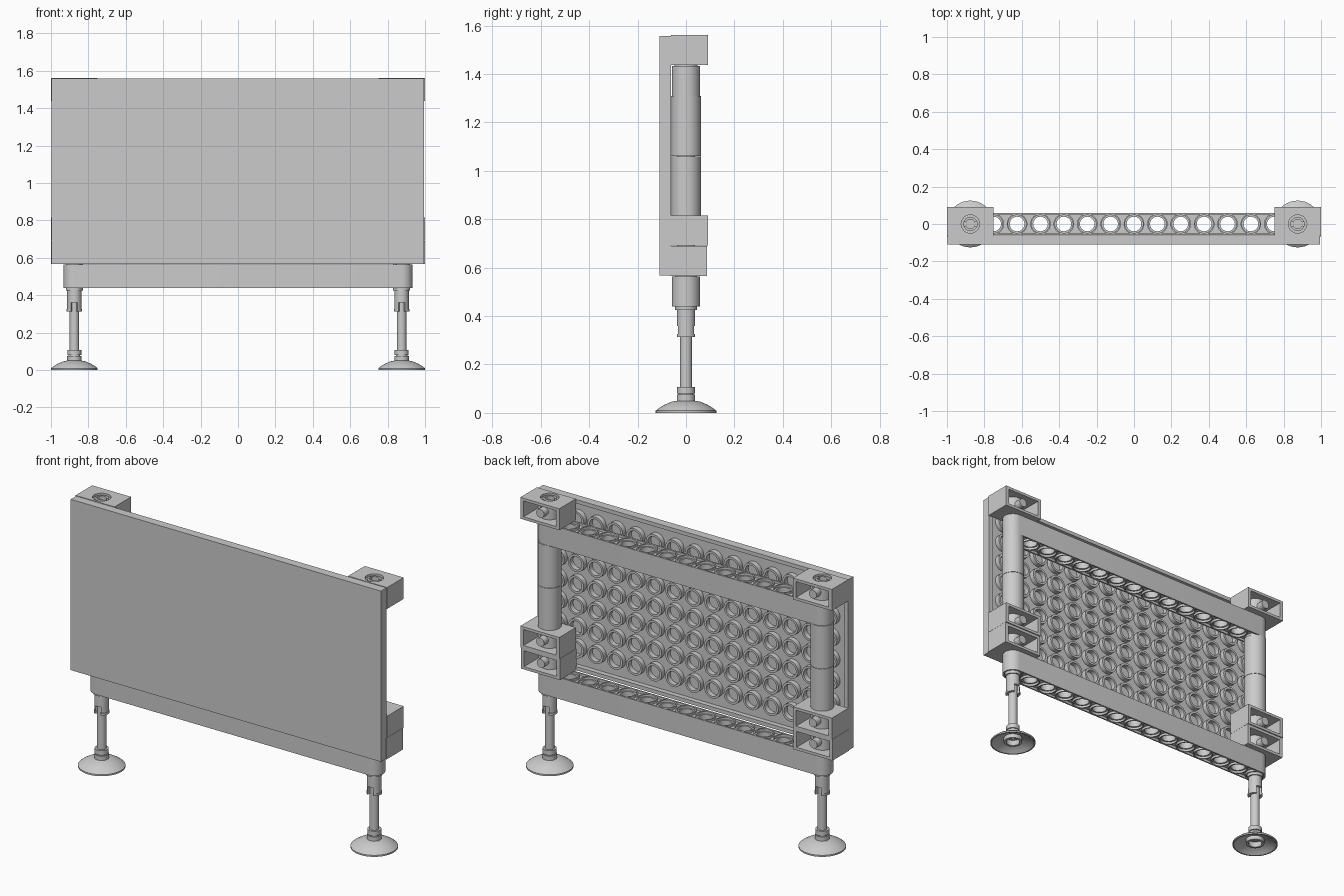
import bpy, bmesh
from math import pi, sin, cos, radians
from mathutils import Matrix, Vector

if "Cube" in bpy.data.objects:
    bpy.data.objects.remove(bpy.data.objects["Cube"])

P = 0.125            # grid pitch
COL = 0.875          # x of the two upright columns
TO_BACK = Matrix.Rotation(pi / 2, 4, 'X')   # local z -> -y, local y -> z


def circle(r, x=0, y=0, n=32):
    return [(x + r * cos(2 * pi * i / n), y + r * sin(2 * pi * i / n)) for i in range(n)]


def rect(x0, x1, y0, y1):
    return [(x0, y0), (x1, y0), (x1, y1), (x0, y1)]


def stadium(half, r, n=16):
    right = [(half + r * cos(a), r * sin(a)) for a in [-pi / 2 + pi * i / n for i in range(n + 1)]]
    return right + [(-x, -y) for x, y in right]


def sector(r0, r1, a0, a1, n=12):
    angs = [radians(a0 + (a1 - a0) * i / n) for i in range(n + 1)]
    return [(r1 * cos(a), r1 * sin(a)) for a in angs] + [(r0 * cos(a), r0 * sin(a)) for a in reversed(angs)]


def slab(bm, loops, z0, z1, at=((0, 0, 0),), rot=Matrix()):
    """Extrude nested outlines from z0 to z1 and add a copy at each place."""
    cu = bpy.data.curves.new("outline", 'CURVE')
    cu.dimensions, cu.fill_mode, cu.extrude = '2D', 'BOTH', (z1 - z0) / 2
    for loop in loops:
        s = cu.splines.new('POLY')
        s.points.add(len(loop) - 1)
        for p, (x, y) in zip(s.points, loop):
            p.co = (x, y, 0, 1)
        s.use_cyclic_u = True
    ob = bpy.data.objects.new("outline", cu)
    bpy.context.collection.objects.link(ob)
    me = bpy.data.meshes.new_from_object(ob)
    bpy.data.objects.remove(ob)
    bpy.data.curves.remove(cu)
    t = bmesh.new()
    t.from_mesh(me)
    bmesh.ops.remove_doubles(t, verts=t.verts, dist=1e-5)
    bmesh.ops.recalc_face_normals(t, faces=t.faces)
    base = rot @ Matrix.Translation((0, 0, (z0 + z1) / 2))
    t.transform(base)
    for place in at:
        t.transform(Matrix.Translation(place))
        t.to_mesh(me)
        bm.from_mesh(me)
        t.transform(Matrix.Translation(-Vector(place)))
    t.free()
    bpy.data.meshes.remove(me)


def finish(name, bm):
    me = bpy.data.meshes.new(name)
    for f in bm.faces:
        f.smooth = True
    bm.to_mesh(me)
    bm.free()
    me.set_sharp_from_angle(angle=radians(35))
    ob = bpy.data.objects.new(name, me)
    bpy.context.collection.objects.link(ob)
    return ob


def lathe(bm, profile, n=40):
    rings = [[bm.verts.new((r * cos(2 * pi * i / n), r * sin(2 * pi * i / n), z)) for i in range(n)]
             for r, z in profile]
    for a, b in zip(rings, rings[1:] + rings[:1]):
        for i in range(n):
            j = (i + 1) % n
            bm.faces.new((a[i], a[j], b[j], b[i]))
    bmesh.ops.recalc_face_normals(bm, faces=bm.faces)


# Front panel: smooth face, rim and tubes on the back
bm = bmesh.new()
Z0, Z1 = 0.567, 1.558
outer = rect(-0.997, 0.995, Z0, Z1)
slab(bm, [outer], 0.09, 0.11, rot=TO_BACK)
slab(bm, [outer, rect(-0.975, 0.973, Z0 + 0.022, Z1 - 0.022)], 0.061, 0.09, rot=TO_BACK)
tubes = [((i - 7) * P, 0, Z0 + (k + 1) * P - 0.004) for i in range(15) for k in range(7)]
slab(bm, [circle(0.051, n=24), circle(0.038, n=24)], 0.061, 0.09, tubes, TO_BACK)
finish("front_panel", bm)

# Two long beams with fifteen round holes
for name, z in (("lower_beam", 0.501), ("upper_beam", 1.372)):
    bm = bmesh.new()
    holes = [(i - 7) * P for i in range(15)]
    slab(bm, [stadium(COL, 0.056)] + [circle(0.039, x) for x in holes], -0.048, 0.048)
    slab(bm, [stadium(COL, 0.058), stadium(COL, 0.050)], -0.062, 0.062)
    slab(bm, [circle(0.055), circle(0.048)], -0.061, 0.061, [(x, 0, 0) for x in holes])
    finish(name, bm).location.z = z

for side, sx in (("left", -COL), ("right", COL)):
    # Hollow blocks, open at the back, with a bored tube and a small pin
    for name, z, dy in (("lower", 0.628, -0.005), ("middle", 0.753, 0), ("top", 1.4995, 0)):
        bm = bmesh.new()
        h, y0, y1 = 0.062, -0.061, 0.091
        for a, b in ((-h, -h + 0.016), (h - 0.016, h)):
            slab(bm, [rect(-P, P, y0, y1), circle(0.049)], a, b)
        for x in (-P, P - 0.02):
            slab(bm, [rect(x, x + 0.02, y0, y1)], -h + 0.016, h - 0.016)
        slab(bm, [rect(-P + 0.02, P - 0.02, y0, y0 + 0.02)], -h + 0.016, h - 0.016)
        slab(bm, [circle(0.052), circle(0.037)], -h + 0.014, h - 0.014)
        slab(bm, [circle(0.025, n=20)], -0.088, -0.03, rot=TO_BACK)
        slab(bm, [circle(0.037, n=24)], 0.06, 0.085, [(-P / 2, 0, 0), (P / 2, 0, 0)], TO_BACK)
        finish(f"{side}_{name}_block", bm).location = (sx, dy, z)

    # Round sleeves between the blocks and the upper beam
    for name, a, b in (("lower", 0.816, 1.060), ("upper", 1.062, 1.309)):
        bm = bmesh.new()
        slab(bm, [circle(0.0615, n=40), circle(0.039)], a, b)
        finish(f"{side}_{name}_sleeve", bm).location.x = sx

    # Core pin up the column, with collars and a slotted tip
    bm = bmesh.new()
    slab(bm, [circle(0.0375)], 0.43, 1.535)
    slab(bm, [circle(0.048)], 1.425, 1.447)
    slab(bm, [circle(0.045)], 0.555, 0.575)
    slab(bm, [sector(0.025, 0.0375, 20, 160), sector(0.025, 0.0375, 200, 340)], 1.535, 1.556)
    finish(f"{side}_core_pin", bm).location.x = sx

    # Leg socket with a slot at front and back
    bm = bmesh.new()
    slab(bm, [circle(0.038)], 0.36, 0.425)
    slab(bm, [circle(0.045)], 0.425, 0.445)
    slab(bm, [sector(0.026, 0.038, -62, 62), sector(0.026, 0.038, 118, 242)], 0.325, 0.36)
    slab(bm, [sector(0.026, 0.041, -64, 64), sector(0.026, 0.041, 116, 244)], 0.313, 0.325)
    finish(f"{side}_leg_socket", bm).location.x = sx

    # Leg rod
    bm = bmesh.new()
    slab(bm, [circle(0.025)], 0.06, 0.37)
    finish(f"{side}_leg_rod", bm).location.x = sx

    # Dished foot with collar above and ring below
    bm = bmesh.new()
    lathe(bm, [(0.025, 0.107), (0.037, 0.107), (0.037, 0.08), (0.03, 0.08), (0.03, 0.075),
               (0.038, 0.075), (0.038, 0.05), (0.06, 0.046), (0.09, 0.033), (0.11, 0.021),
               (0.125, 0.009), (0.125, 0.0), (0.118, 0.0), (0.1, 0.013), (0.075, 0.025),
               (0.051, 0.032), (0.051, 0.008), (0.037, 0.008), (0.037, 0.04), (0.025, 0.04)])
    finish(f"{side}_foot", bm).location.x = sx
